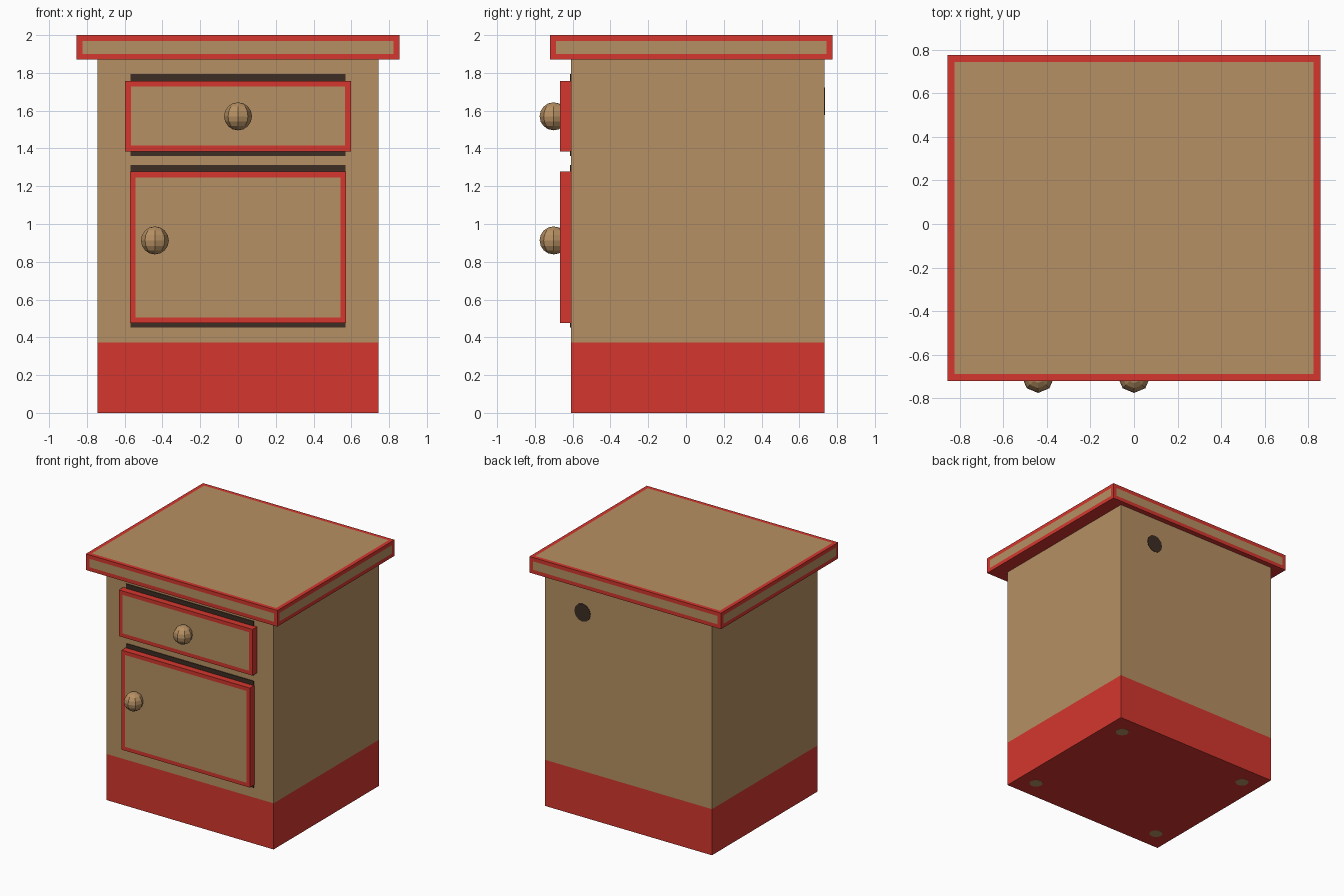
import bpy, bmesh, math
from mathutils import Matrix

cube = bpy.data.objects.get("Cube")
if cube:
    bpy.data.objects.remove(cube, do_unlink=True)


def material(name, rgb):
    m = bpy.data.materials.new(name)
    m.use_nodes = True
    colour = (*rgb, 1)
    m.diffuse_color = colour
    m.node_tree.nodes["Principled BSDF"].inputs["Base Color"].default_value = colour
    return m


TAN = material("tan wood", (0.47, 0.28, 0.125))
RED = material("red paint", (0.66, 0.037, 0.027))
DARK = material("dark brown", (0.048, 0.026, 0.017))


def finish(bm, name, *mats):
    mesh = bpy.data.meshes.new(name)
    bm.normal_update()
    bm.to_mesh(mesh)
    bm.free()
    for m in mats:
        mesh.materials.append(m)
    obj = bpy.data.objects.new(name, mesh)
    bpy.context.collection.objects.link(obj)
    return obj


def box_mesh(x, y, z):
    """Box from three (low, high) ranges."""
    bm = bmesh.new()
    size = [b - a for a, b in (x, y, z)]
    mid = [(a + b) / 2 for a, b in (x, y, z)]
    bmesh.ops.create_cube(bm, size=1, matrix=Matrix.Translation(mid) @ Matrix.Diagonal((*size, 1)))
    bm.normal_update()
    return bm


def framed_box(name, x, y, z, wanted):
    """Red box with a tan inset panel on each face whose normal is wanted."""
    bm = box_mesh(x, y, z)
    faces = [f for f in bm.faces if wanted(f.normal)]
    bmesh.ops.inset_individual(bm, faces=faces, thickness=0.031, use_even_offset=True)
    for f in faces:
        f.material_index = 1
    return finish(bm, name, RED, TAN)


def disc(name, mat, centre, radius, depth, axis_rotation=0):
    bm = bmesh.new()
    place = Matrix.Translation(centre) @ Matrix.Rotation(axis_rotation, 4, 'X')
    bmesh.ops.create_cone(bm, cap_ends=True, segments=12, radius1=radius,
                          radius2=radius, depth=depth, matrix=place)
    return finish(bm, name, mat)


# Cabinet body with a red painted base
bm = box_mesh((-0.745, 0.745), (-0.61, 0.733), (0, 1.87))
bmesh.ops.bisect_plane(bm, geom=bm.verts[:] + bm.edges[:] + bm.faces[:],
                       plane_co=(0, 0, 0.372), plane_no=(0, 0, 1))
for f in bm.faces:
    f.material_index = int(f.calc_center_median().z < 0.372)
finish(bm, "cabinet_body", TAN, RED)

# Overhanging top with panels on its upper face and edges
framed_box("table_top", (-0.855, 0.855), (-0.72, 0.775), (1.87, 2.0), lambda n: n.z > -0.5)

# Dark openings, then drawer and door fronts
for name, z in (("drawer_opening", (1.36, 1.795)), ("door_opening", (0.452, 1.313))):
    finish(box_mesh((-0.57, 0.57), (-0.615, -0.607), z), name, DARK)
framed_box("drawer_front", (-0.597, 0.597), (-0.667, -0.61), (1.385, 1.758), lambda n: n.y < -0.5)
framed_box("door_front", (-0.573, 0.573), (-0.667, -0.61), (0.475, 1.278), lambda n: n.y < -0.5)

# Faceted knobs
for name, x, z in (("drawer_knob", 0, 1.57), ("door_knob", -0.44, 0.913)):
    bm = bmesh.new()
    bmesh.ops.create_uvsphere(bm, u_segments=8, v_segments=8, radius=0.074,
                              matrix=Matrix.Translation((x, -0.701, z)))
    finish(bm, name, TAN)

# Cable hole on the back
disc("cable_hole", DARK, (0.41, 0.733, 1.65), 0.072, 0.006, math.pi / 2)

# Small foot pads under the corners
for sx, side in ((1, "left"), (-1, "right")):
    for y, end in ((-0.45, "front"), (0.57, "back")):
        disc(f"{end}_{side}_foot_pad", TAN, (sx * 0.595, y, 0.001), 0.05, 0.004)
